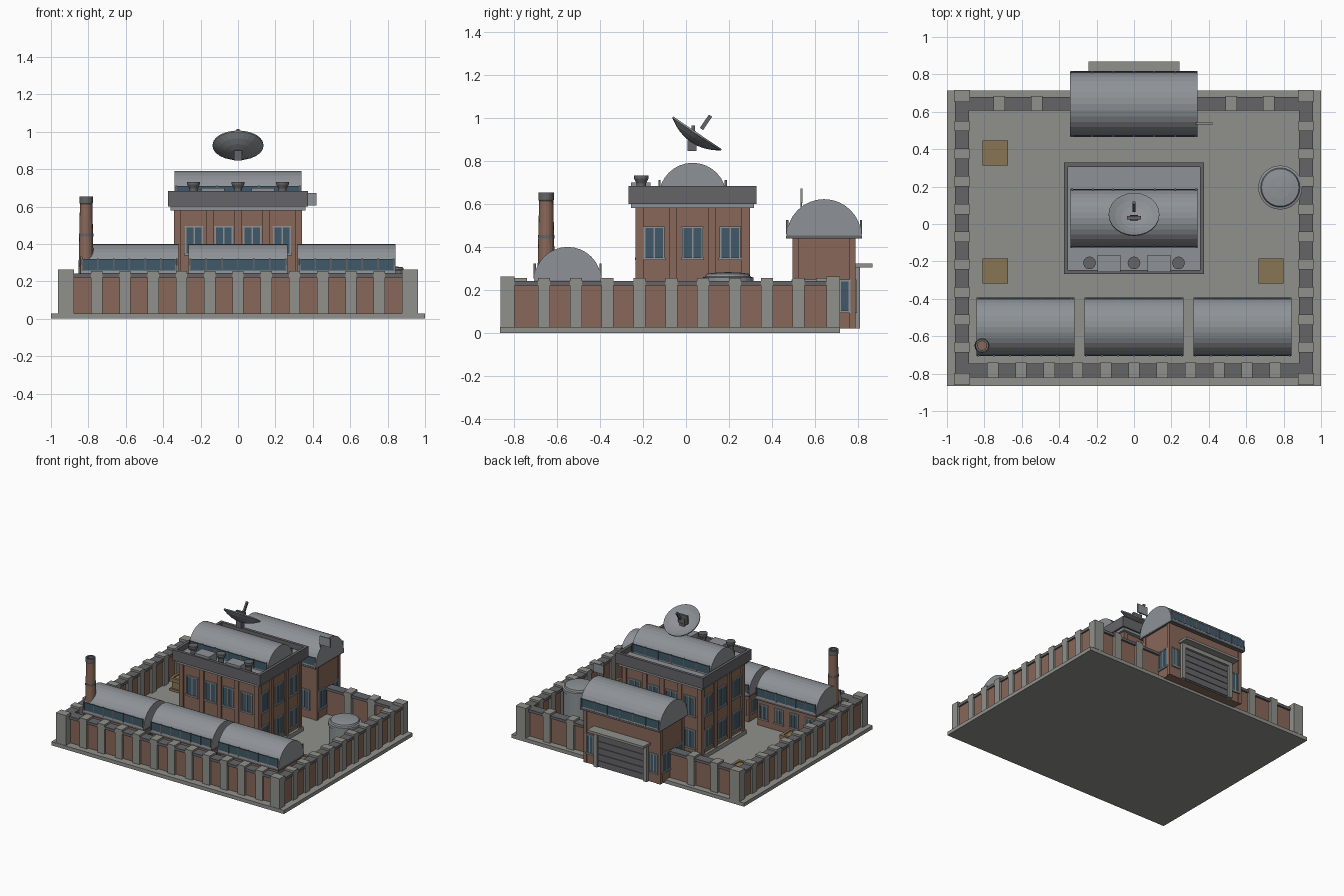
import bpy, bmesh, math
from mathutils import Matrix, Vector

if "Cube" in bpy.data.objects:
    bpy.data.objects.remove(bpy.data.objects["Cube"])


def mat(name, r, g, b):
    m = bpy.data.materials.new(name)
    m.diffuse_color = (r, g, b, 1)
    m.use_nodes = True
    m.node_tree.nodes["Principled BSDF"].inputs["Base Color"].default_value = m.diffuse_color
    return m


BRICK = mat("brick", .25, .14, .10)
GLASS = mat("glass", .05, .10, .14)
STONE = mat("concrete", .28, .28, .26)
ROOF = mat("roof_metal", .27, .29, .31)
DARK = mat("dark_metal", .13, .13, .14)
WOOD = mat("wood", .25, .18, .09)


def finish(bm, name, m):
    bmesh.ops.recalc_face_normals(bm, faces=bm.faces)
    me = bpy.data.meshes.new(name)
    bm.to_mesh(me)
    bm.free()
    ob = bpy.data.objects.new(name, me)
    bpy.context.collection.objects.link(ob)
    me.materials.append(m)
    return ob


def boxes(name, m, items):
    """Each item is x0, x1, y0, y1, z0, z1."""
    bm = bmesh.new()
    for x0, x1, y0, y1, z0, z1 in items:
        c = Matrix.Translation(((x0 + x1) / 2, (y0 + y1) / 2, (z0 + z1) / 2))
        bmesh.ops.create_cube(bm, size=1, matrix=c @ Matrix.Diagonal((x1 - x0, y1 - y0, z1 - z0, 1)))
    return finish(bm, name, m)


def ring(x0, x1, y0, y1, t, z0, z1):
    return [(x0, x1, y0, y0 + t, z0, z1), (x0, x1, y1 - t, y1, z0, z1),
            (x0, x0 + t, y0 + t, y1 - t, z0, z1), (x1 - t, x1, y0 + t, y1 - t, z0, z1)]


def lathe(name, m, profile, loc, n=16, rot=None):
    bm = bmesh.new()
    vs = [bm.verts.new((r, 0, z)) for r, z in profile]
    es = [bm.edges.new(p) for p in zip(vs, vs[1:])]
    bmesh.ops.spin(bm, geom=vs + es, axis=(0, 0, 1), cent=(0, 0, 0), angle=2 * math.pi, steps=n)
    bmesh.ops.remove_doubles(bm, verts=bm.verts, dist=1e-5)
    ob = finish(bm, name, m)
    ob.location = loc
    if rot:
        ob.rotation_euler = rot
    return ob


def barrel(name, x0, x1, cy, z, r, n=16):
    """Half-round roof with a glazed strip and posts along both eaves."""
    bm = bmesh.new()
    pts = [bm.verts.new((x0, cy + r * math.cos(math.pi * i / n), z + r * math.sin(math.pi * i / n)))
           for i in range(n + 1)]
    ext = bmesh.ops.extrude_face_region(bm, geom=[bm.faces.new(pts)])
    bmesh.ops.translate(bm, vec=(x1 - x0, 0, 0), verts=[v for v in ext["geom"] if isinstance(v, bmesh.types.BMVert)])
    bm.faces.new(pts) if not any(set(f.verts) == set(pts) for f in bm.faces) else None
    finish(bm, name + "_roof", ROOF)
    panes, posts = [], []
    for s in (-1, 1):
        y = cy + s * (r - .003)
        panes.append((x0 + .015, x1 - .015, y - .003, y + .003, z + .015, z + .075))
        for i in range(7):
            x = x0 + .01 + (x1 - x0 - .02) * i / 6
            posts.append((x - .004, x + .004, y - .005, y + .005, z + .01, z + .078))
    boxes(name + "_roof_glazing", GLASS, panes)
    boxes(name + "_roof_posts", DARK, posts)


def windows(name, items):
    """Each item is axis of the normal, wall position, outward sign, centre along wall, z0, z1, width."""
    frames, panes = [], []
    for ax, p, s, c, z0, z1, w in items:
        def put(lst, a0, a1, d, b0, b1):
            lo, hi = sorted((p - s * .005, p + s * d))
            lst.append((lo, hi, a0, a1, b0, b1) if ax == "x" else (a0, a1, lo, hi, b0, b1))
        h = w / 2
        put(panes, c - h, c + h, .004, z0, z1)
        for a in (-h - .004, -.003, h - .004):
            put(frames, c + a, c + a + .008, .008, z0, z1)
        put(frames, c - h - .008, c + h + .008, .011, z0 - .012, z0)
        put(frames, c - h - .006, c + h + .006, .008, z1, z1 + .008)
    boxes(name + "_glass", GLASS, panes)
    boxes(name + "_frames", ROOF, frames)


# Ground slab
boxes("base_slab", STONE, [(-1, 1, -.865, .715, 0, .028)])

# Perimeter wall, coping and piers
boxes("perimeter_wall", BRICK,
      [(-.92, .92, -.805, -.755, .028, .22), (-.92, -.33, .625, .665, .028, .22), (.33, .92, .625, .665, .028, .22)]
      + [(s * .92 - .025, s * .92 + .025, -.8, .66, .028, .22) for s in (-1, 1)])
boxes("wall_coping", DARK,
      [(-.957, .957, -.82, -.745, .22, .241), (-.957, -.33, .608, .68, .22, .241), (.33, .957, .608, .68, .22, .241)]
      + [(s * .92 - .037, s * .92 + .037, -.745, .608, .22, .241) for s in (-1, 1)])
piers = [(x - .03, x + .03, -.823, -.74, .028, .256) for x in [.151 * i for i in range(-5, 6)]]
piers += [(x - .03, x + .03, .605, .685, .028, .256) for x in (-.72, -.52, .52, .72)]
for s in (-1, 1):
    piers += [(s * .92 - .04, s * .92 + .04, y - .028, y + .028, .028, .256)
              for y in [-.66 + .148 * i for i in range(9)]]
    piers += [(s * .92 - .042, s * .92 + .042, y0, y0 + .065, .028, .262) for y0 in (-.862, .652)]
boxes("wall_piers", STONE, piers)

# Three barrel-roofed sheds along the front
for name, x0, x1 in (("left_shed", -.843, -.318), ("middle_shed", -.265, .265), ("right_shed", .318, .843)):
    boxes(name + "_walls", BRICK, [(x0 + .012, x1 - .012, -.69, -.41, .028, .235)])
    boxes(name + "_eaves", DARK, [(x0, x1, -.704, -.396, .228, .244)])
    barrel(name, x0, x1, -.55, .244, .156)
    xs = [x0 + (x1 - x0) * (i + .5) / 4 for i in range(4)]
    windows(name + "_window", [("y", y, s, x, .09, .19, .065) for x in xs for y, s in ((-.69, -1), (-.41, 1))]
            + [("x", x, s, y, .09, .19, .065) for x, s in ((x0 + .012, -1), (x1 - .012, 1)) for y in (-.62, -.48)])

# Tall chimney
lathe("chimney", BRICK, [(0, .24), (.041, .24), (.033, .62), (.033, .62), (0, .62)], (-.812, -.65, 0))
lathe("chimney_cap", DARK, [(.02, .6), (.034, .615), (.036, .62), (.036, .653), (.024, .653), (.024, .62)],
      (-.812, -.65, 0))
lathe("chimney_band", DARK, [(.02, .44), (.039, .44), (.039, .455), (.02, .455)], (-.812, -.65, 0))

# Main building: body, pilasters, cornice and parapet
boxes("main_body", BRICK, [(-.33, .33, -.225, .287, .028, .59)])
px = [-.325, -.15, 0, .15, .325]
py = [-.213, -.06, .12, .275]
boxes("main_pilasters", BRICK,
      [(x - .018, x + .018, y - .014, y + .014, .028, .585) for x in px for y in (-.221, .283)]
      + [(s * .328 - .014, s * .328 + .014, y - .016, y + .016, .028, .585) for s in (-1, 1) for y in py])
boxes("main_plinth", STONE, ring(-.35, .35, -.243, .305, .03, .028, .06))
wx = [-.235, -.076, .076, .235]
rows = ((.1, .23), (.35, .487))
windows("main_window", [("y", y, s, x, a, b, .09) for y, s in ((-.225, -1), (.287, 1)) for x in wx for a, b in rows]
        + [("x", s * .33, s, y, a, b, .09) for s in (-1, 1) for y in (-.148, .03, .205) for a, b in rows])
boxes("main_cornice", ROOF, [(-.36, .36, -.255, .317, .58, .608)])
boxes("main_parapet", DARK, ring(-.375, .375, -.268, .328, .022, .6, .682))
boxes("main_roof_deck", ROOF, [(-.36, .36, -.25, .31, .6, .64)])
barrel("main", -.34, .34, .031, .634, .157)

# Roof vents and cooling units
for i, x in enumerate((-.238, 0, .238)):
    lathe("roof_vent_%d" % i, DARK, [(0, .64), (.022, .64), (.022, .695), (.034, .718), (.034, .732), (0, .732)],
          (x, -.208, 0), 12)
boxes("cooling_units", ROOF, [(x - .062, x + .062, -.256, -.165, .64, .7) for x in (-.133, .133)])

# Satellite dish, tilted to the rear
tilt = (math.radians(-34), 0, 0)
bowl = [(.136 * t, .045 * t * t) for t in (0, .25, .5, .75, 1)]
lathe("dish", ROOF, [(0, -.008)] + [(r, z - .008) for r, z in bowl[1:]] + bowl[::-1], (0, .028, .893), 24, tilt)
boxes("dish_mast", DARK, [(-.022, .022, .008, .048, .846, .9), (-.038, .038, .025, .043, .9, .965)])
boxes("dish_mast_top", DARK, [(-.02, .02, .015, .045, .9, .94)])
feed = boxes("dish_feed", DARK, [(-.007, .007, -.009, .009, 0, .075)])
feed.location, feed.rotation_euler = (0, .072, .948), tilt

# Gatehouse at the back
boxes("gatehouse_body", BRICK, [(-.325, .325, .498, .785, .02, .45)])
boxes("gatehouse_corners", BRICK, [(s * .318 - .014, s * .318 + .014, y - .014, y + .014, .02, .45)
                                   for s in (-1, 1) for y in (.508, .774)])
boxes("gatehouse_eaves", DARK, [(-.34, .34, .466, .818, .438, .452)])
barrel("gatehouse", -.343, .34, .642, .448, .174)
windows("gatehouse_window", [("y", .785, 1, x, .105, .24, .06) for x in (-.275, .275)]
        + [("x", s * .325, s, y, .105, .24, .09) for s in (-1, 1) for y in (.565, .715)]
        + [("y", .498, -1, x, .105, .24, .09) for x in (-.22, .22)])
boxes("gate_door", DARK, [(-.2, .2, .78, .793, .02, .275)] +
      [(-.2, .2, .79, .798, .03 + .05 * i, .07 + .05 * i) for i in range(5)])
boxes("gate_frame", STONE, [(s * .213 - .016, s * .213 + .016, .78, .81, .02, .305) for s in (-1, 1)]
      + [(-.229, .229, .78, .81, .275, .305)])
boxes("gate_canopy", STONE, [(-.243, .243, .78, .868, .305, .323)])
boxes("side_sign", ROOF, [(.33, .42, .532, .542, .605, .672)])
boxes("sign_post", DARK, [(.33, .337, .533, .54, .5, .672)])

# Storage tank
lathe("storage_tank", ROOF, [(0, .028), (.112, .028), (.112, .235), (.118, .235), (.118, .258), (.105, .262),
                             (.1, .275), (.06, .28), (0, .283)], (.782, .195, 0), 24)

# Wooden crates with lids
for i, (x, y) in enumerate(((-.742, .38), (-.742, -.252), (.733, -.252))):
    boxes("crate_%d" % i, WOOD, [(x - .055, x + .055, y - .055, y + .055, .028, .12)]
          + ring(x - .067, x + .067, y - .067, y + .067, .02, .1, .128)
          + ring(x - .067, x + .067, y - .067, y + .067, .02, .028, .045))
